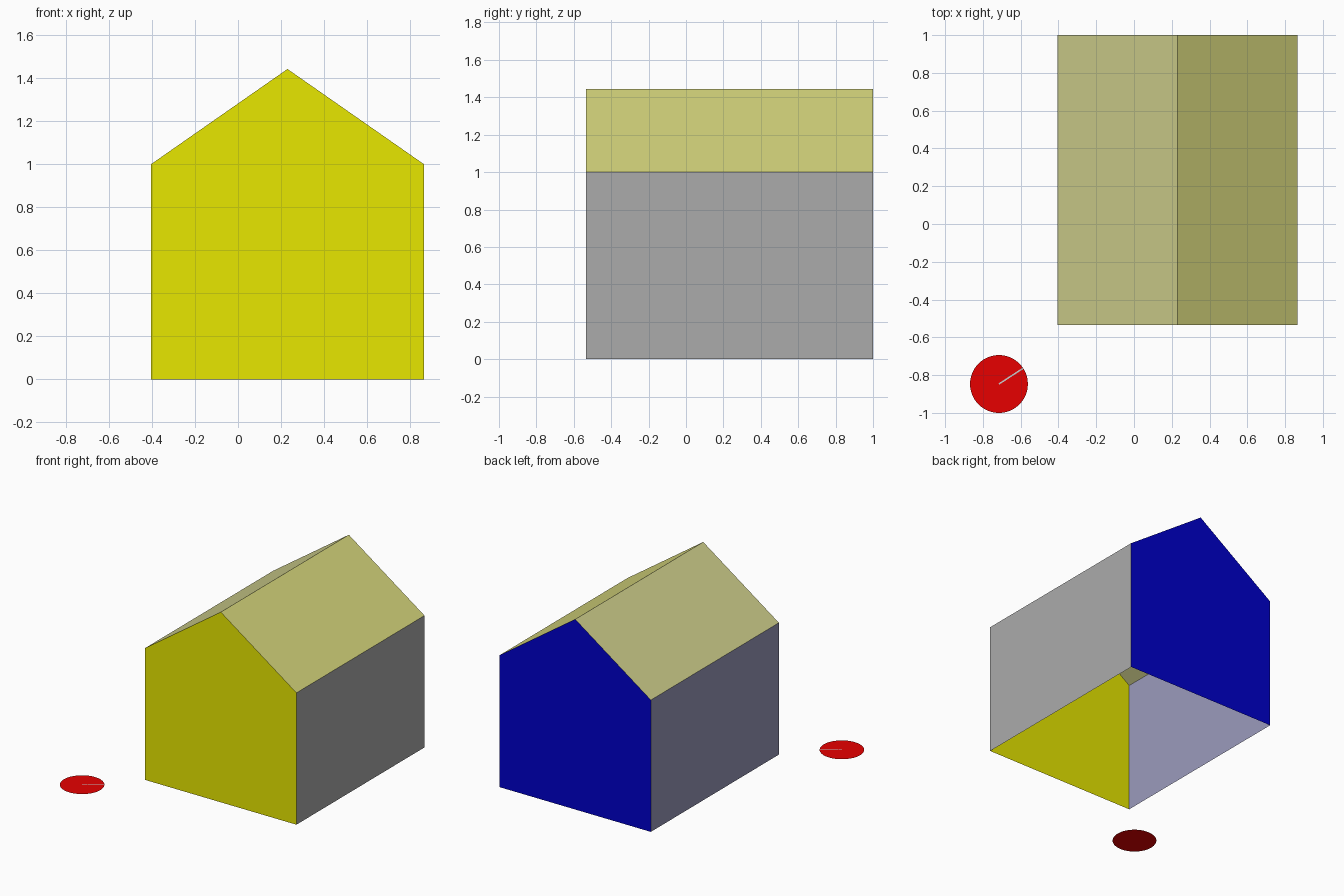
import bpy, bmesh, math

if "Cube" in bpy.data.objects:
    bpy.data.objects.remove(bpy.data.objects["Cube"])

X0, X1, Y0, Y1 = -0.405, 0.865, -0.535, 1.0
XR, EAVE, RIDGE = 0.23, 1.0, 1.443


def panel(name, points, color):
    """Single flat face, coloured."""
    mesh = bpy.data.meshes.new(name)
    bm = bmesh.new()
    bm.faces.new([bm.verts.new(p) for p in points])
    bm.to_mesh(mesh)
    bm.free()
    obj = bpy.data.objects.new(name, mesh)
    bpy.context.collection.objects.link(obj)
    mat = bpy.data.materials.new(name + "_colour")
    mat.diffuse_color = (*color, 1)
    mat.use_nodes = True
    mat.node_tree.nodes["Principled BSDF"].inputs["Base Color"].default_value = mat.diffuse_color
    mesh.materials.append(mat)
    return obj


def gable(y):
    return [(X0, y, 0), (X1, y, 0), (X1, y, EAVE), (XR, y, RIDGE), (X0, y, EAVE)]


def span(a, b):
    """Quad running front to back between two profile points."""
    (ax, az), (bx, bz) = a, b
    return [(ax, Y0, az), (ax, Y1, az), (bx, Y1, bz), (bx, Y0, bz)]


# Gable walls; the house is an open-bottomed shell
panel("front_wall", gable(Y0), (0.8, 0.8, 0.0))
panel("back_wall", gable(Y1)[::-1], (0.0, 0.0, 0.6))

# Side walls and roof slopes
panel("right_wall", span((X1, 0), (X1, EAVE)), (0.41, 0.41, 0.41))
panel("right_roof", span((X1, EAVE), (XR, RIDGE)), (0.67, 0.67, 0.2))
panel("left_roof", span((XR, RIDGE), (X0, EAVE)), (0.62, 0.62, 0.26))
panel("left_wall", span((X0, EAVE), (X0, 0)), (0.33, 0.33, 0.51))

# Flat red disc beside the front corner
CX, CY, R, N = -0.715, -0.847, 0.153, 64
ring = [2 * math.pi * i / N for i in range(N)]
panel("disc", [(CX + R * math.cos(a), CY + R * math.sin(a), 0) for a in ring],
      (0.8, 0.0, 0.0))

# Thin pointer line from the disc centre to its rim
needle = panel("pointer", [(0, -0.004, 0), (R, -0.004, 0), (R, 0.004, 0), (0, 0.004, 0)],
               (0.6, 0.6, 0.6))
needle.location = (CX, CY, 0.002)
needle.rotation_euler.z = math.radians(33)
